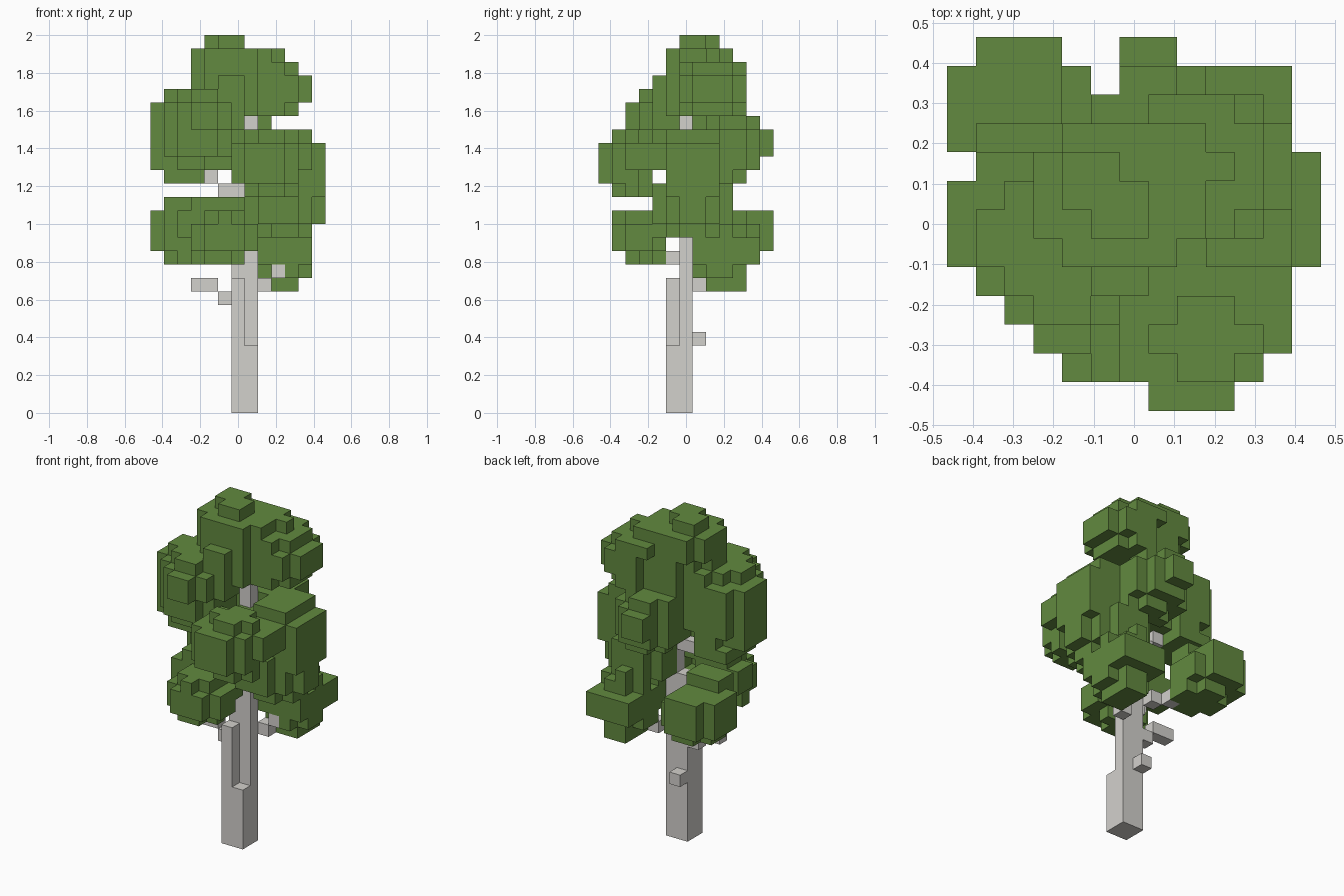
import bpy
import bmesh
from mathutils import Vector

cube = bpy.data.objects.get("Cube")
if cube:
    bpy.data.objects.remove(cube, do_unlink=True)

UNIT = 2 / 28                                # edge of one block
CENTRE = Vector((6.5, 6.5, 0))               # middle of the block grid
taken = {}                                   # block -> part it belongs to
materials = {}                               # part -> material


def make_material(name, colour):
    mat = bpy.data.materials.new(name)
    mat.use_nodes = True
    mat.diffuse_color = colour
    mat.node_tree.nodes["Principled BSDF"].inputs["Base Color"].default_value = colour
    return mat


bark = make_material("pale_grey_bark", (0.65, 0.635, 0.605, 1))
leaf = make_material("leaf_green", (0.122, 0.252, 0.05, 1))


def add_part(name, mat, *layers):
    """Fill slabs of blocks: x range, y range, z range, stepped corner size."""
    materials[name] = mat
    for x0, x1, y0, y1, z0, z1, cut in layers:
        for x in range(x0, x1):
            for y in range(y0, y1):
                corner = min(x - x0, x1 - 1 - x) + min(y - y0, y1 - 1 - y)
                if corner >= cut:
                    for z in range(z0, z1):
                        taken.setdefault((x, y, z), name)


# Trunk with its notch and small knot
add_part("trunk", bark,
         (6, 8, 5, 7, 0, 5, 0),
         (6, 7, 5, 6, 5, 10, 0),
         (6, 8, 6, 7, 5, 14, 0),
         (7, 8, 6, 7, 14, 23, 0))
add_part("trunk_knot", bark, (6, 7, 7, 8, 5, 6, 0))

# Branches stepping outwards from the trunk
add_part("bare_branch", bark,
         (5, 6, 6, 7, 8, 9, 0), (3, 5, 6, 7, 9, 10, 0))
add_part("back_left_branch", bark,
         (8, 9, 7, 8, 9, 10, 0), (9, 10, 7, 8, 10, 11, 0))
add_part("front_branch", bark,
         (5, 6, 5, 6, 11, 12, 0), (4, 5, 4, 5, 12, 13, 0))
add_part("back_right_branch", bark,
         (5, 6, 7, 8, 11, 12, 0), (4, 5, 8, 9, 11, 12, 0))
add_part("upper_right_branch", bark,
         (5, 7, 6, 7, 16, 17, 0), (4, 5, 6, 7, 17, 18, 0))

# Lower foliage clumps
add_part("front_right_low_foliage", leaf,
         (3, 7, 2, 5, 11, 12, 1),
         (3, 8, 1, 5, 12, 13, 1),
         (3, 8, 1, 6, 13, 14, 1),
         (2, 6, 4, 6, 13, 15, 0),
         (4, 7, 1, 6, 14, 15, 1),
         (3, 7, 4, 6, 15, 16, 0))
add_part("back_right_low_foliage", leaf,
         (1, 5, 8, 12, 11, 12, 1),
         (0, 5, 9, 12, 12, 14, 0),
         (1, 4, 8, 13, 12, 15, 0),
         (0, 4, 9, 12, 14, 15, 0),
         (1, 4, 8, 10, 15, 16, 0))
add_part("back_left_low_foliage", leaf,
         (9, 11, 8, 11, 9, 10, 0),
         (8, 12, 7, 11, 10, 11, 1),
         (8, 12, 7, 12, 11, 13, 0),
         (8, 12, 7, 12, 13, 14, 2),
         (8, 11, 8, 11, 14, 15, 1),
         (8, 11, 7, 10, 15, 16, 1))

# Middle foliage clumps
add_part("front_middle_foliage", leaf,
         (7, 11, 1, 4, 16, 17, 1),
         (6, 11, 0, 4, 17, 18, 1),
         (6, 11, 0, 6, 18, 20, 1),
         (6, 12, 1, 6, 18, 20, 1),
         (7, 11, 1, 4, 20, 21, 1))
add_part("left_middle_foliage", leaf,
         (8, 12, 5, 9, 13, 14, 1),
         (7, 12, 4, 10, 14, 17, 1),
         (7, 13, 5, 9, 14, 16, 1),
         (7, 13, 5, 9, 16, 20, 0),
         (9, 12, 5, 9, 20, 21, 0))
add_part("back_middle_foliage", leaf,
         (6, 10, 8, 11, 17, 18, 1),
         (5, 10, 7, 12, 18, 21, 1),
         (6, 8, 11, 13, 19, 21, 0),
         (5, 9, 8, 12, 21, 22, 1))
add_part("right_middle_foliage", leaf,
         (1, 4, 5, 9, 17, 18, 0),
         (0, 6, 5, 8, 18, 23, 0),
         (1, 5, 4, 9, 18, 19, 1),
         (1, 6, 3, 9, 19, 21, 1),
         (1, 4, 6, 9, 19, 23, 0),
         (1, 7, 2, 9, 21, 23, 2),
         (1, 7, 3, 9, 23, 24, 2))

# Crown: a tall mass and a lower shoulder
add_part("top_foliage", leaf,
         (4, 9, 5, 10, 22, 23, 1),
         (3, 9, 4, 10, 23, 25, 2),
         (3, 9, 5, 10, 25, 27, 1),
         (4, 6, 7, 9, 27, 28, 0),
         (5, 7, 6, 8, 27, 28, 0))
add_part("top_shoulder_foliage", leaf,
         (7, 11, 6, 11, 22, 23, 1),
         (7, 12, 6, 11, 23, 25, 1),
         (6, 11, 6, 11, 25, 26, 1),
         (7, 10, 7, 10, 26, 27, 1))


def build_part(name, mat):
    """Skin the outer sides of every block in a part."""
    bm = bmesh.new()
    corners = {}

    def vert(point):
        key = tuple(round(c) for c in point)
        if key not in corners:
            corners[key] = bm.verts.new((Vector(key) - CENTRE) * UNIT)
        return corners[key]

    for block, owner in taken.items():
        if owner != name:
            continue
        middle = Vector(block) + Vector((0.5, 0.5, 0.5))
        for axis in range(3):
            for sign in (-1, 1):
                normal = Vector((0, 0, 0))
                normal[axis] = sign
                if tuple(int(c) for c in Vector(block) + normal) in taken:
                    continue
                u = Vector((0, 0, 0))
                u[(axis + 1) % 3] = 1
                v = normal.cross(u)
                quad = [middle + (normal + a * u + b * v) / 2
                        for a, b in ((-1, -1), (1, -1), (1, 1), (-1, 1))]
                bm.faces.new([vert(p) for p in quad])
    mesh = bpy.data.meshes.new(name)
    bm.to_mesh(mesh)
    bm.free()
    mesh.materials.append(mat)
    bpy.context.collection.objects.link(bpy.data.objects.new(name, mesh))


for part, mat in materials.items():
    build_part(part, mat)
